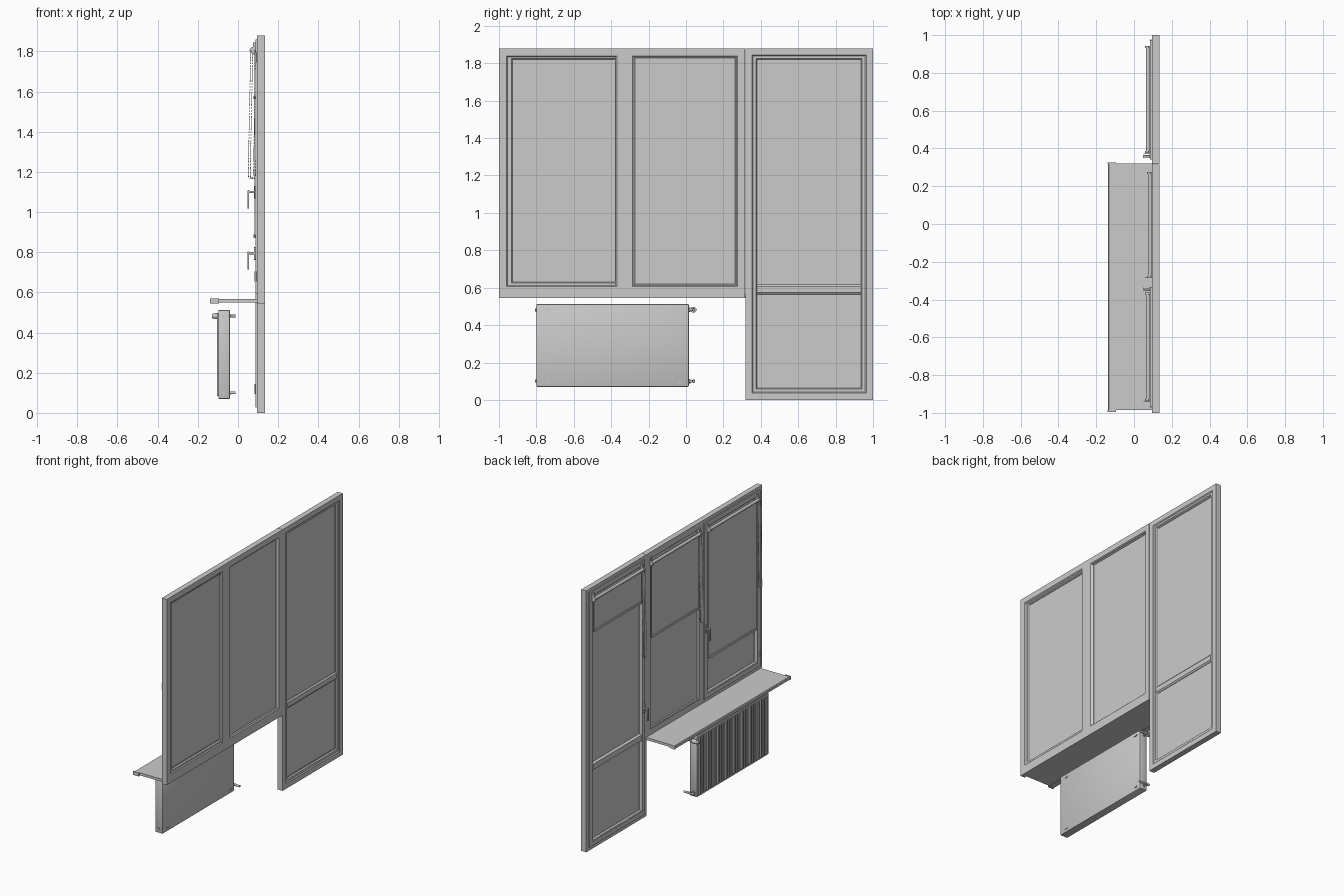
import bpy, bmesh, math
from mathutils import Vector, Matrix

if "Cube" in bpy.data.objects:
    bpy.data.objects.remove(bpy.data.objects["Cube"])


def finish(name, bm, smooth=False):
    bmesh.ops.recalc_face_normals(bm, faces=bm.faces)
    me = bpy.data.meshes.new(name)
    bm.to_mesh(me)
    bm.free()
    ob = bpy.data.objects.new(name, me)
    bpy.context.collection.objects.link(ob)
    if smooth:
        bpy.ops.object.select_all(action='DESELECT')
        ob.select_set(True)
        bpy.context.view_layer.objects.active = ob
        bpy.ops.object.shade_smooth_by_angle(angle=math.radians(40))
    return ob


def box(name, x, y, z, bevel=0):
    bm = bmesh.new()
    bmesh.ops.create_cube(bm, size=1)
    for v in bm.verts:
        v.co = [lo + (c + .5) * (hi - lo) for c, (lo, hi) in zip(v.co, (x, y, z))]
    if bevel:
        bmesh.ops.bevel(bm, geom=bm.edges[:], offset=bevel, segments=2,
                        affect='EDGES', profile=.5)
    return finish(name, bm, bevel > 0)


def cyl(name, a, b, r, r2=None, n=20):
    a, b = Vector(a), Vector(b)
    d = b - a
    m = Matrix.Translation((a + b) / 2) @ d.to_track_quat('Z', 'Y').to_matrix().to_4x4()
    bm = bmesh.new()
    bmesh.ops.create_cone(bm, cap_ends=True, segments=n, radius1=r,
                          radius2=r2 or r, depth=d.length, matrix=m)
    return finish(name, bm, True)


def frame(name, y, z, profile):
    """Mitred rectangular frame: profile points are (inset, x)."""
    bm = bmesh.new()
    rings = []
    for sy, sz in ((0, 0), (1, 0), (1, 1), (0, 1)):
        rings.append([bm.verts.new((px, y[sy] + (i, -i)[sy], z[sz] + (i, -i)[sz]))
                      for i, px in profile])
    n = len(profile)
    for k in range(4):
        a, b = rings[k], rings[(k + 1) % 4]
        for j in range(n):
            bm.faces.new((a[j], a[(j + 1) % n], b[(j + 1) % n], b[j]))
    return finish(name, bm)


def extrude(name, pts, vec):
    bm = bmesh.new()
    f = bm.faces.new([bm.verts.new(p) for p in pts])
    r = bmesh.ops.extrude_face_region(bm, geom=[f])
    bmesh.ops.translate(bm, vec=vec, verts=[g for g in r['geom'] if isinstance(g, bmesh.types.BMVert)])
    return finish(name, bm)


def tube(name, pts, r, closed=False):
    cu = bpy.data.curves.new(name, 'CURVE')
    cu.dimensions = '3D'
    cu.bevel_depth = r
    cu.bevel_resolution = 1
    cu.use_fill_caps = True
    s = cu.splines.new('POLY')
    s.points.add(len(pts) - 1)
    for p, c in zip(s.points, pts):
        p.co = (*c, 1)
    s.use_cyclic_u = closed
    ob = bpy.data.objects.new(name, cu)
    bpy.context.collection.objects.link(ob)


def outer(w):
    return [(0, .094), (w - .004, .094), (w, .098), (w, .128), (w - .006, .134), (0, .134)]


def sash(w):
    return [(0, .086), (w - .013, .086), (w - .009, .09), (w - .007, .09), (w, .1), (w, .12),
            (w - .006, .12), (w - .012, .128), (0, .128)]


# Fixed frames, mullion and lower profile
frame("window_frame", (-1, .315), (.567, 1.88), outer(.046))
frame("door_frame", (.317, 1), (0, 1.88), outer(.042))
mull = [(.094, -.372), (.094, -.283), (.098, -.279), (.128, -.279), (.134, -.285),
        (.134, -.37), (.128, -.376), (.098, -.376)]
extrude("window_mullion", [(x, y, .605) for x, y in mull], (0, 0, 1.235))
box("window_base_profile", (.098, .134), (-1, .315), (.545, .567))

# Opening sashes, fixed glazing bead and door crossbar
frame("window_sash", (-.967, -.333), (.592, 1.858), sash(.045))
frame("fixed_window_bead", (-.281, .271), (.611, 1.836),
      [(0, .096), (.004, .096), (.009, .102), (.009, .12), (.003, .125), (0, .125)])
frame("door_sash", (.342, .973), (.026, 1.857), sash(.044))
bar = [(.086, .57), (.086, .61), (.1, .617), (.12, .617), (.128, .607), (.128, .573), (.12, .563), (.1, .563)]
extrude("door_crossbar", [(x, .38, z) for x, z in bar], (0, .555, 0))

# Glass
for name, y, z in (("left_glass", (-.93, -.37), (.63, 1.82)),
                   ("middle_glass", (-.28, .27), (.61, 1.84)),
                   ("door_upper_glass", (.38, .935), (.6, 1.82)),
                   ("door_lower_glass", (.38, .935), (.06, .58))):
    box(name, (.103, .117), y, z)

# Hinges
for nm, y, zs in (("window", -.967, (.68, 1.77)), ("door", .973, (.12, 1.77))):
    for i, z in enumerate(zs):
        cyl(f"{nm}_hinge_{i}", (.088, y, z - .025), (.088, y, z + .025), .005, n=12)

# Lever handles
for name, y, z in (("window_handle", -.345, 1.1), ("door_handle", .358, .795)):
    box(name + "_plate", (.079, .087), (y - .009, y + .009), (z - .033, z + .03), .002)
    cyl(name + "_neck", (.052, y, z), (.082, y, z), .006, n=16)
    box(name + "_lever", (.047, .056), (y - .0075, y + .0075), (z - .082, z + .009), .003)

# Roller blinds: tube, brackets, fabric, bottom bar, bead chain
for name, y0, y1, dx, bottom in (("left_blind", -.93, -.37, 0, .88),
                                 ("middle_blind", -.277, .268, .01, 1.27),
                                 ("door_blind", .383, .935, 0, 1.57)):
    cx, cz = .074 + dx, 1.805
    cyl(name + "_tube", (cx, y0, cz), (cx, y1, cz), .011, n=24)
    for i, (a, b) in enumerate(((y0 - .008, y0 + .003), (y1 - .003, y1 + .008))):
        cyl(f"{name}_bracket_{i}", (cx, a, cz), (cx, b, cz), .016, n=24)
        box(f"{name}_clip_{i}", (cx, cx + .016), (a, b), (cz - .02, cz + .038))
    box(name + "_fabric", (cx + .0075, cx + .0095), (y0 + .005, y1 - .005), (bottom, cz))
    box(name + "_bottom_bar", (cx + .004, cx + .012), (y0 + .005, y1 - .005),
        (bottom - .008, bottom + .008), .002)
    yc = y0 - .008
    zb, path = 1.185, []
    for k in range(9):          # back strand going down
        t = k / 8
        path.append(Vector((cx + .01 - .008 * t * t, yc, cz - (cz - zb) * t)))
    mid, r = cx - .0105, .0125
    for k in range(1, 8):       # bottom bend
        a = -math.pi * k / 8
        path.append(Vector((mid + r * math.cos(a), yc, zb + .018 * math.sin(a))))
    for k in range(9):          # front strand going up
        t = 1 - k / 8
        path.append(Vector((cx - .01 - .013 * t ** .9, yc, cz - (cz - zb) * t)))
    tube(name + "_cord", path, .0008, True)
    bm = bmesh.new()
    step, carry = .0075, 0
    for a, b in zip(path, path[1:]):
        d = (b - a).length
        while carry < d:
            bmesh.ops.create_icosphere(bm, subdivisions=1, radius=.0024,
                                       matrix=Matrix.Translation(a.lerp(b, carry / d)))
            carry += step
        carry -= d
    finish(name + "_chain_beads", bm, True)

# Window sill with a thicker nose and end caps
sill = [(.1, .549), (.1, .567), (-.132, .567), (-.137, .563), (-.137, .546), (-.1, .546), (-.097, .549)]
extrude("window_sill", [(x, -.985, z) for x, z in sill], (0, 1.305, 0))
for i, y in enumerate((-.995, .317)):
    box(f"sill_end_cap_{i}", (-.139, -.095), (y, y + .009), (.544, .569))

# Radiator: body and ribbed front
box("radiator_body", (-.098, -.04), (-.8, .015), (.07, .512), .004)
n, y0, y1 = 26, -.785, 0
p = (y1 - y0) / n
pts = [(-.096, y0, .085)]
for i in range(n):
    y = y0 + i * p
    pts += [(-.0985, y + .1 * p, .085), (-.104, y + .28 * p, .085),
            (-.104, y + .72 * p, .085), (-.0985, y + .9 * p, .085)]
pts.append((-.096, y1, .085))
extrude("radiator_ribs", pts, (0, 0, .412))
for i, z in enumerate((.095, .484)):
    for j, y in enumerate((-.74, -.03)):
        box(f"radiator_bracket_{i}_{j}", (-.042, -.035), (y - .011, y + .011), (z - .004, z + .004))

# Radiator plugs, valves and wall pipes
for nm, z, r in (("lower", .1, .008), ("upper", .482, .013)):
    cyl(f"radiator_{nm}_plug", (-.073, -.806, z), (-.073, -.798, z), .008, n=6)
    cyl(f"radiator_{nm}_union", (-.073, .013, z), (-.073, .024, z), .011, n=6)
    cyl(f"radiator_{nm}_stub", (-.073, .02, z), (-.073, .048, z), .007)
    cyl(f"radiator_{nm}_pipe", (-.084, .04, z), (-.012, .04, z), .007)
    cyl(f"radiator_{nm}_pipe_nut", (-.06, .04, z), (-.046, .04, z), .01, n=6)
cyl("valve_head", (-.082, .04, .482), (-.118, .04, .482), .016, .015, 24)
cyl("valve_head_tip", (-.118, .04, .482), (-.13, .04, .482), .013, .011, 24)
cyl("lower_valve_cap", (-.08, .04, .1), (-.095, .04, .1), .009)
